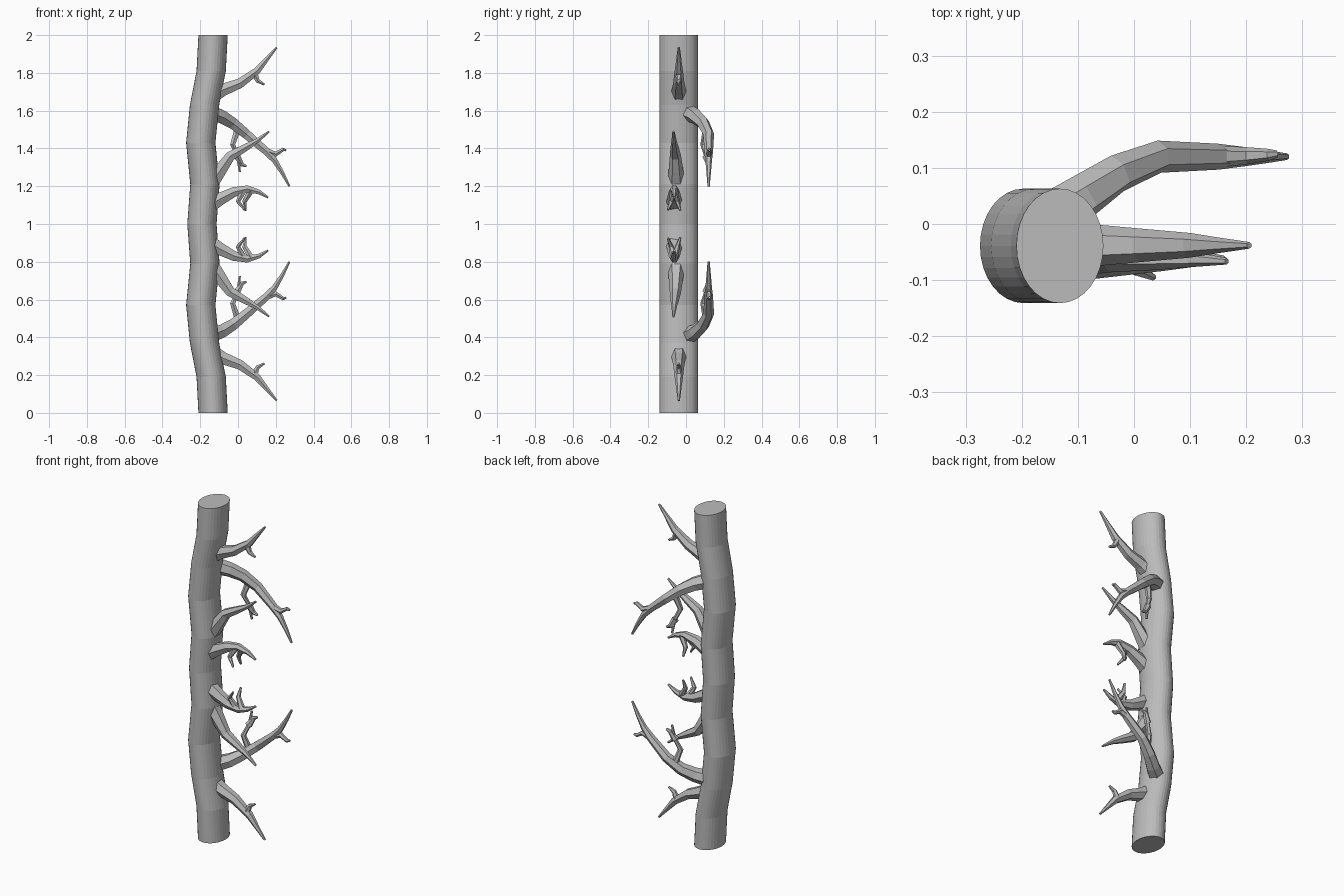
import bpy, bmesh, math
from mathutils import Vector

if "Cube" in bpy.data.objects:
    bpy.data.objects.remove(bpy.data.objects["Cube"], do_unlink=True)

grey = bpy.data.materials.new("bark_grey")
grey.use_nodes = True
colour = (0.5, 0.5, 0.5, 1)
grey.diffuse_color = colour
grey.node_tree.nodes["Principled BSDF"].inputs["Base Color"].default_value = colour

TIP_RADIUS = .006


def add_tube(bm, centres, radii, sides, squash=1, upright=False):
    """Capped tube through the centres, one radius for each."""
    rings = []
    last = len(centres) - 1
    for i, (centre, radius) in enumerate(zip(centres, radii)):
        along = centres[min(i + 1, last)] - centres[max(i - 1, 0)]
        if upright:
            along = Vector((0, 0, 1))
        along.normalize()
        side = Vector((0, 1, 0))
        side = (side - along * side.dot(along)).normalized()
        across = side.cross(along) * squash
        ring = []
        for k in range(sides):
            angle = math.tau * k / sides
            offset = side * math.cos(angle) + across * math.sin(angle)
            ring.append(bm.verts.new(centre + offset * radius))
        rings.append(ring)
    for lower, upper in zip(rings, rings[1:]):
        for k in range(sides):
            n = (k + 1) % sides
            bm.faces.new((lower[k], lower[n], upper[n], upper[k]))
    bm.faces.new(rings[0])
    bm.faces.new(rings[-1])


def finish(name, bm):
    bmesh.ops.recalc_face_normals(bm, faces=bm.faces)
    mesh = bpy.data.meshes.new(name)
    bm.to_mesh(mesh)
    bm.free()
    mesh.materials.append(grey)
    part = bpy.data.objects.new(name, mesh)
    bpy.context.collection.objects.link(part)


def branch(name, depth, main, *twigs):
    """Tapered stem with twigs, repeated upside down about mid height.

    Paths hold (x, z); depth(x) gives y, and each twig adds its own sideways lean.
    """
    stems = [(main, .046, 0)] + [(path, .02, lean) for path, lean in twigs]
    for place in ("upper", "lower"):
        bm = bmesh.new()
        for path, thick, lean in stems:
            centres, radii = [], []
            for i, (x, z) in enumerate(path):
                along = i / (len(path) - 1)
                height = z if place == "upper" else 2 - z
                centres.append(Vector((x, depth(x) + lean * along, height)))
                radii.append(thick + (TIP_RADIUS - thick) * along)
            add_tube(bm, centres, radii, sides=6)
        finish(place + "_" + name, bm)


# Trunk: gently waving oval post, the same above and below the middle
half = [(-.132, 0), (-.142, .19), (-.177, .37), (-.197, .57), (-.175, .79), (-.191, 1)]
wave = half + [(x, 2 - z) for x, z in reversed(half[:-1])]
bm = bmesh.new()
add_tube(bm, [Vector((x, -.039, z)) for x, z in wave], [.102] * len(wave),
         sides=32, squash=.76, upright=True)
finish("trunk", bm)

# Outermost branch, pointing to the trunk end, with one hooked twig
branch("end_branch", lambda x: -.038,
       [(-.15, 1.67), (-.08, 1.71), (.01, 1.745), (.1, 1.81), (.15, 1.87), (.205, 1.935)],
       ([(.085, 1.8), (.105, 1.757), (.14, 1.738)], 0))

# Long branch that swings out behind the trunk, forked at the end
branch("rear_branch", lambda x: min(.12, .11 + .67 * x),
       [(-.15, 1.59), (-.09, 1.57), (-.03, 1.535), (.045, 1.475), (.15, 1.385),
        (.195, 1.335), (.235, 1.27), (.272, 1.2)],
       ([(.14, 1.39), (.2, 1.37), (.24, 1.395), (.255, 1.39)], .005),
       ([(0, 1.51), (-.028, 1.42), (0, 1.35), (.01, 1.275)], 0),
       ([(-.005, 1.36), (.02, 1.315), (.045, 1.305)], 0))

# Plain branch that sweeps up beside the rear one
branch("rising_branch", lambda x: -.058 - .05 * x,
       [(-.14, 1.22), (-.09, 1.29), (-.04, 1.36), (.04, 1.405), (.1, 1.44), (.165, 1.49)])

# Arched branch near mid height, with two twigs that splay apart
branch("middle_branch", lambda x: -.062,
       [(-.15, 1.1), (-.09, 1.135), (-.02, 1.17), (.05, 1.185), (.11, 1.17), (.16, 1.14)],
       ([(.03, 1.18), (0, 1.12), (.035, 1.075)], -.033),
       ([(.07, 1.18), (.035, 1.12), (.04, 1.07)], .032))
